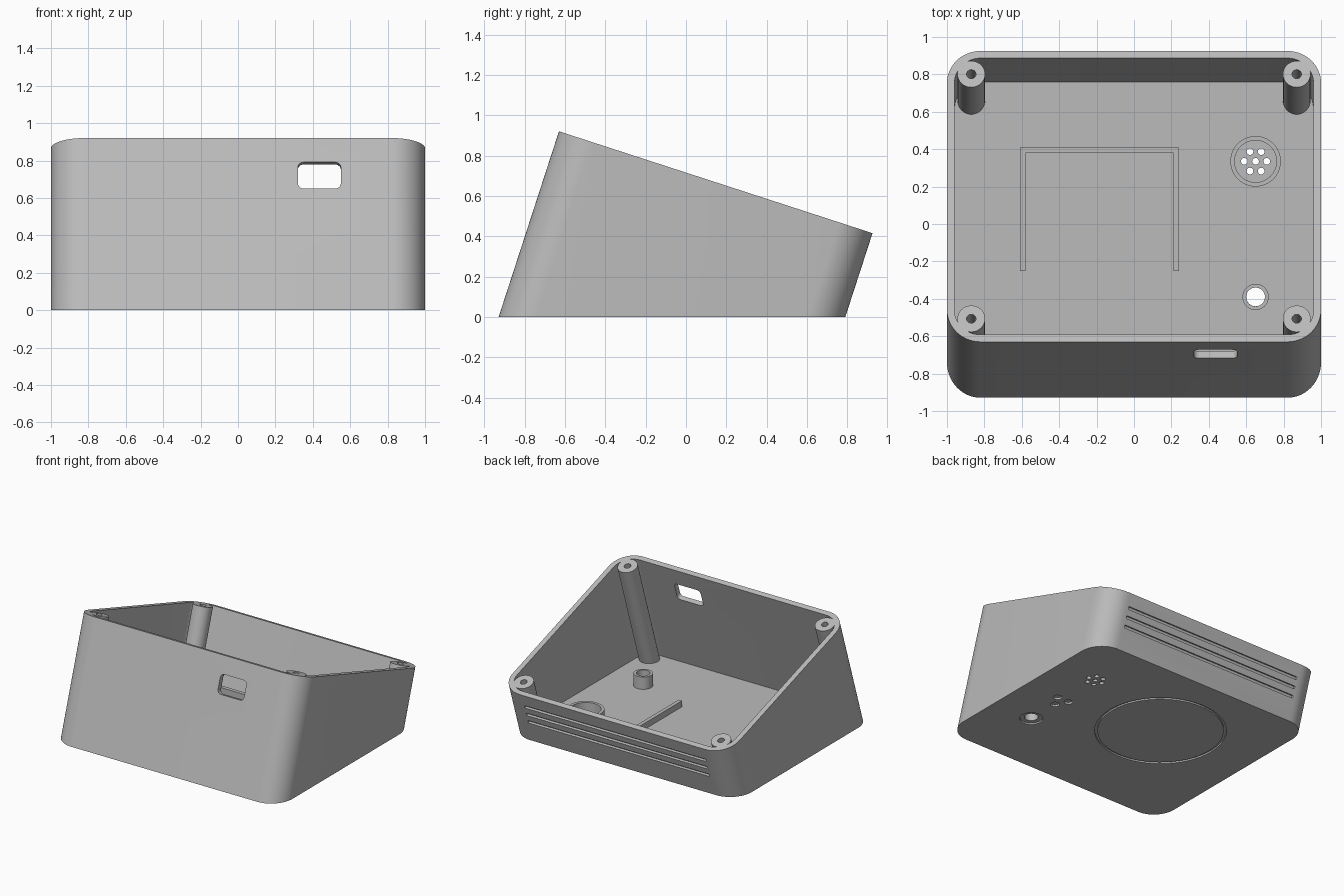
import bpy
import bmesh
from math import sin, cos, pi, radians

old = bpy.data.objects.get("Cube")
if old:
    bpy.data.objects.remove(old, do_unlink=True)

TILT = radians(18)
CY, CZ = 0.1475, 0.6675      # centre of the sloping rim
HALF = 0.8175                # half depth of the rim along the slope
WALL, FLOOR, CORNER = 0.04, 0.032, 0.18

plastic = bpy.data.materials.new("light_grey_plastic")
plastic.use_nodes = True
GREY = (0.5, 0.5, 0.5, 1)
plastic.diffuse_color = GREY
plastic.node_tree.nodes["Principled BSDF"].inputs["Base Color"].default_value = GREY


def tilted(x, v, w):
    """Rim frame to world: v runs down the slope, w is normal to it."""
    return (x, CY + v * cos(TILT) + w * sin(TILT), CZ - v * sin(TILT) + w * cos(TILT))


def drop(x, v, z):
    """Follow the wall direction from the rim plane to height z."""
    return tilted(x, v, (z - CZ + v * sin(TILT)) / cos(TILT))


def rounded(cx, cy, hx, hy, r, n=14):
    pts = []
    for k, (sx, sy) in enumerate(((1, 1), (-1, 1), (-1, -1), (1, -1))):
        for i in range(n + 1):
            a = pi / 2 * (k + i / n)
            pts.append((cx + sx * (hx - r) + r * cos(a), cy + sy * (hy - r) + r * sin(a)))
    return pts


def circle(cx, cy, r, n=40):
    return [(cx + r * cos(2 * pi * i / n), cy + r * sin(2 * pi * i / n)) for i in range(n)]


def loft(name, rings, hollow=False):
    """Skin a series of rings; cap the ends, or join them when hollow."""
    bm = bmesh.new()
    loops = [[bm.verts.new(p) for p in ring] for ring in rings]
    pairs = list(zip(loops, loops[1:]))
    if hollow:
        pairs.append((loops[-1], loops[0]))
    else:
        bm.faces.new(loops[0])
        bm.faces.new(loops[-1])
    for a, b in pairs:
        for i in range(len(a)):
            j = (i + 1) % len(a)
            bm.faces.new((a[i], a[j], b[j], b[i]))
    bmesh.ops.recalc_face_normals(bm, faces=bm.faces)
    mesh = bpy.data.meshes.new(name)
    bm.to_mesh(mesh)
    bm.free()
    mesh.materials.append(plastic)
    obj = bpy.data.objects.new(name, mesh)
    bpy.context.collection.objects.link(obj)
    return obj


def leaning(name, outline, top, bottom_z):
    return loft(name, [[tilted(x, v, top) for x, v in outline],
                       [drop(x, v, bottom_z) for x, v in outline]])


def upright(name, outline, z0, z1):
    return loft(name, [[(x, y, z) for x, y in outline] for z in (z0, z1)])


def tube(name, cx, cy, r_out, r_in, z0, z1):
    steps = ((r_out, z0), (r_out, z1), (r_in, z1), (r_in, z0))
    return loft(name, [[(x, y, z) for x, y in circle(cx, cy, r, 56)] for r, z in steps], True)


def activate(obj):
    bpy.ops.object.select_all(action='DESELECT')
    obj.select_set(True)
    bpy.context.view_layer.objects.active = obj


def cut(obj, cutter):
    cutter.hide_render = True
    mod = obj.modifiers.new("cut", 'BOOLEAN')
    mod.operation, mod.solver, mod.object = 'DIFFERENCE', 'EXACT', cutter
    activate(obj)
    bpy.ops.object.modifier_apply(modifier=mod.name)
    bpy.data.objects.remove(cutter, do_unlink=True)


# Leaning case with an open, sloping top
case = leaning("case", rounded(0, 0, 1, HALF, CORNER), 0, 0)
cut(case, leaning("cavity", rounded(0, 0, 1 - WALL, HALF - WALL, CORNER - WALL), 0.1, FLOOR))

# Cable window through the front wall
window = rounded(0.435, -0.21, 0.115, 0.074, 0.03, 6)
cut(case, loft("window", [[tilted(x, v, w) for x, w in window]
                          for v in (-HALF - 0.1, -HALF + 0.1)]))

# Three shallow grooves across the back wall
for z in (0.31, 0.242, 0.174):
    groove = rounded(0, (z - 0.415) / cos(TILT), 0.8, 0.011, 0.005, 2)
    cut(case, loft("groove", [[tilted(x, v, w) for x, w in groove]
                              for v in (HALF - 0.018, HALF + 0.05)]))

# Speaker holes: one in the middle and six around it
SPK_X, SPK_Y = 0.65, 0.335
holes = [(SPK_X, SPK_Y)] + circle(SPK_X, SPK_Y, 0.06, 6)
for x, y in holes:
    cut(case, upright("speaker_hole", circle(x, y, 0.018, 20), -0.1, 0.1))

# Underside: button hole with countersink, three dimples, round groove
BTN_X, BTN_Y = 0.65, -0.39
cut(case, upright("button_hole", circle(BTN_X, BTN_Y, 0.05), -0.1, 0.1))
cut(case, upright("button_recess", circle(BTN_X, BTN_Y, 0.085), -0.1, 0.012))
for i in range(3):
    a = pi / 6 + i * 2 * pi / 3
    cut(case, upright("dimple", circle(0.65 + 0.06 * cos(a), -0.06 + 0.06 * sin(a), 0.032, 24),
                      -0.1, 0.015))
cut(case, tube("ring_groove", -0.185, 0.08, 0.48, 0.46, -0.1, 0.012))

parts = [case]

# Screw posts in the four corners, following the lean of the walls
for side, sx in (("left", 1), ("right", -1)):
    for end, sv in (("front", -1), ("back", 1)):
        x, v = sx * 0.87, sv * (HALF - 0.13)
        post = leaning(f"screw_post_{end}_{side}", circle(x, v, 0.074), 0, 0.02)
        cut(post, leaning("screw_hole", circle(x, v, 0.025, 24), 0.1, 0.2))
        parts.append(post)

# Speaker cup and button sleeve on the floor
parts.append(tube("speaker_cup", SPK_X, SPK_Y, 0.135, 0.112, 0.02, 0.12))
parts.append(tube("button_sleeve", BTN_X, BTN_Y, 0.07, 0.05, 0.012, 0.13))

# Three-sided locating rail on the floor
rail = [(-0.61, -0.25), (-0.58, -0.25), (-0.58, 0.38), (0.21, 0.38),
        (0.21, -0.25), (0.24, -0.25), (0.24, 0.41), (-0.61, 0.41)]
parts.append(upright("locating_rail", rail, 0.02, 0.08))

for obj in parts:
    activate(obj)
    bpy.ops.object.shade_smooth_by_angle(angle=radians(30))
